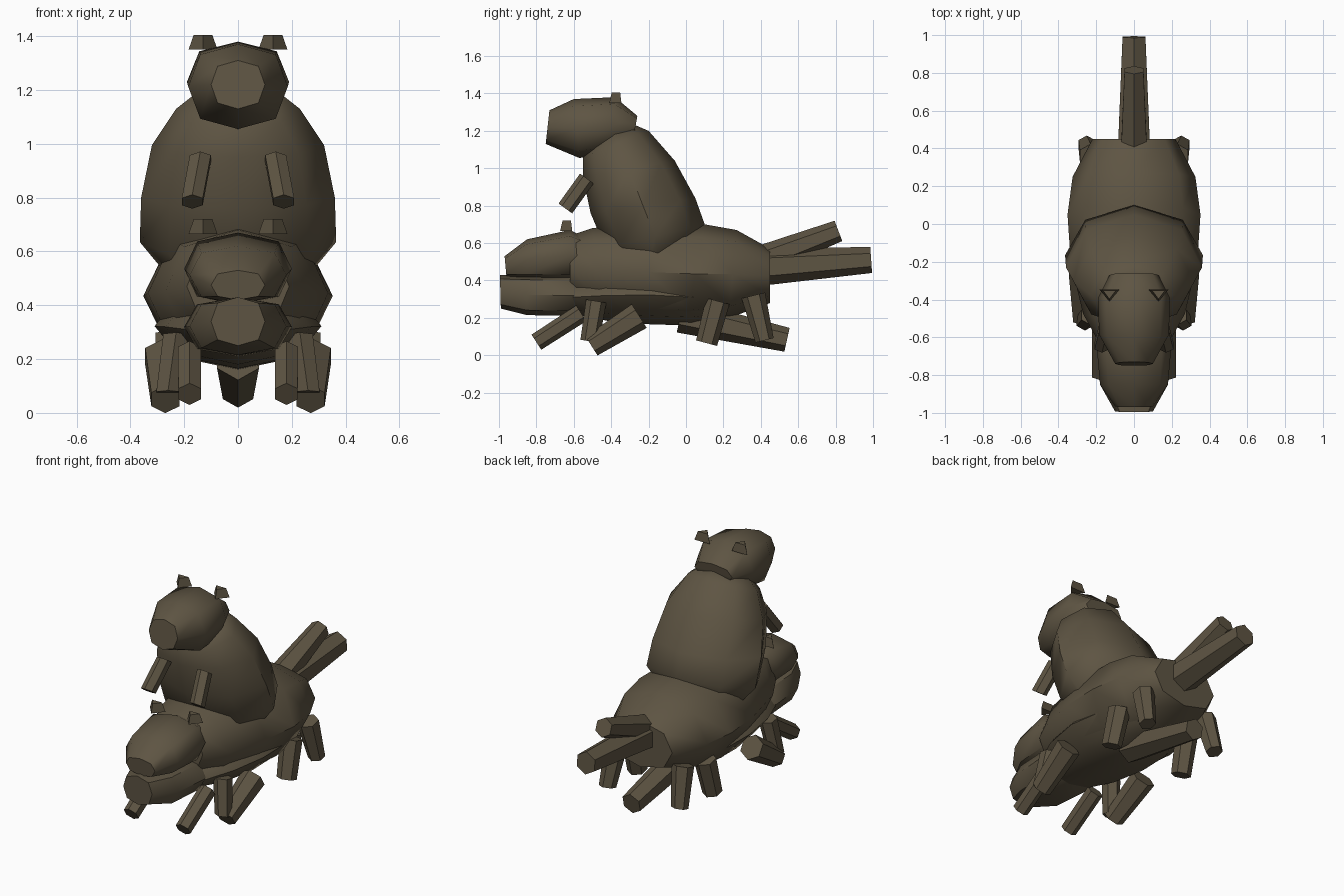
import bpy, bmesh, math
from mathutils import Vector

cube = bpy.data.objects.get("Cube")
if cube:
    bpy.data.objects.remove(cube, do_unlink=True)

fur = bpy.data.materials.new("dark brown fur")
fur.use_nodes = True
COLOUR = (0.112, 0.09, 0.056, 1)
fur.diffuse_color = COLOUR
fur.node_tree.nodes["Principled BSDF"].inputs["Base Color"].default_value = COLOUR


def loft(name, rings, sides=8, power=1.0):
    """Skin rings given as (x, edge point, opposite edge point, half width), points in y, z."""
    bm = bmesh.new()
    loops = []
    for x, a, b, w in rings:
        a, b = Vector(a), Vector(b)
        mid, half = (a + b) / 2, (a - b) / 2
        loop = []
        for i in range(sides):
            t = math.tau * i / sides
            c = math.copysign(abs(math.cos(t)) ** power, math.cos(t))
            s = math.copysign(abs(math.sin(t)) ** power, math.sin(t))
            p = mid + half * c
            loop.append(bm.verts.new((x + w * s, p.x, p.y)))
        loops.append(loop)
    for low, high in zip(loops, loops[1:]):
        for i in range(sides):
            j = (i + 1) % sides
            bm.faces.new((low[i], low[j], high[j], high[i]))
    bm.faces.new(loops[0][::-1])
    bm.faces.new(loops[-1])
    bmesh.ops.recalc_face_normals(bm, faces=bm.faces)
    mesh = bpy.data.meshes.new(name)
    bm.to_mesh(mesh)
    bm.free()
    mesh.materials.append(fur)
    obj = bpy.data.objects.new(name, mesh)
    bpy.context.collection.objects.link(obj)
    bpy.ops.object.select_all(action='DESELECT')
    obj.select_set(True)
    bpy.context.view_layer.objects.active = obj
    bpy.ops.object.shade_smooth_by_angle(angle=math.radians(50))


def trunk(name, rings, power=1.0):
    loft(name, [(0, a, b, w) for a, b, w in rings], power=power)


def limb(name, start, end, r0, r1, flat=1.0):
    """Six-sided tapered limb between two points."""
    s, e = Vector(start), Vector(end)
    d = (e - s).yz.normalized()
    n = Vector((-d.y, d.x))
    loft(name, [(p.x, p.yz + n * r, p.yz - n * r, r * flat)
                for p, r in ((s, r0), (e, r1))], sides=6)


def limb_pair(name, start, end, r0, r1):
    for side, k in (("left", 1), ("right", -1)):
        limb(f"{side}_{name}", (k * start[0], *start[1:]), (k * end[0], *end[1:]), r0, r1)


def ears(name, y, z):
    """Pair of small three-sided ears."""
    for side, k in (("left", 1), ("right", -1)):
        loft(f"{side}_{name}", [(k * 0.13, (y - h, z + up), (y + h, z + up), w)
                                for up, h, w in ((0, 0.043, 0.062), (0.055, 0.03, 0.04))],
             sides=3)


# Upright animal
trunk("upright_body", [
    ((-0.25, 0.42), (-0.02, 0.5), 0.22),
    ((-0.43, 0.57), (0.1, 0.7), 0.365),
    ((-0.51, 0.76), (0.05, 0.84), 0.36),
    ((-0.55, 0.95), (-0.06, 1.04), 0.32),
    ((-0.55, 1.06), (-0.2, 1.2), 0.23),
    ((-0.5, 1.14), (-0.27, 1.23), 0.16)])
trunk("upright_head", [
    ((-0.26, 1.28), (-0.28, 1.17), 0.13),
    ((-0.38, 1.38), (-0.4, 1.08), 0.19),
    ((-0.6, 1.37), (-0.57, 1.055), 0.185),
    ((-0.73, 1.31), (-0.75, 1.13), 0.1)], power=0.8)
ears("upright_ear", -0.367, 1.35)
limb_pair("arm", (0.14, -0.53, 0.945), (0.17, -0.645, 0.785), 0.045, 0.045)
limb("upper_tail", (0, 0.38, 0.5), (0, 0.815, 0.665), 0.08, 0.058)

# Middle animal
trunk("middle_body", [
    ((-0.62, 0.64), (-0.62, 0.3), 0.19),
    ((-0.5, 0.68), (-0.45, 0.22), 0.27),
    ((-0.2, 0.71), (-0.2, 0.18), 0.335),
    ((0.1, 0.7), (0, 0.17), 0.352),
    ((0.27, 0.67), (0.23, 0.2), 0.325),
    ((0.45, 0.57), (0.45, 0.28), 0.22)], power=0.9)
trunk("middle_head", [
    ((-0.48, 0.6), (-0.5, 0.45), 0.14),
    ((-0.62, 0.67), (-0.62, 0.4), 0.2),
    ((-0.85, 0.62), (-0.85, 0.405), 0.18),
    ((-0.97, 0.53), (-0.96, 0.42), 0.1)], power=0.8)
ears("middle_ear", -0.63, 0.665)
limb("middle_tail", (0, 0.4, 0.47), (0, 0.99, 0.51), 0.098, 0.07)

# Lowest animal
trunk("lower_body", [
    ((-0.64, 0.4), (-0.6, 0.22), 0.19),
    ((-0.45, 0.46), (-0.4, 0.18), 0.27),
    ((-0.2, 0.48), (-0.18, 0.165), 0.31),
    ((0.05, 0.46), (0.03, 0.16), 0.29),
    ((0.25, 0.4), (0.2, 0.2), 0.2)])
trunk("lower_head", [
    ((-0.5, 0.4), (-0.5, 0.24), 0.15),
    ((-0.62, 0.43), (-0.6, 0.21), 0.2),
    ((-0.85, 0.43), (-0.85, 0.215), 0.18),
    ((-0.995, 0.43), (-0.99, 0.25), 0.1)], power=0.8)
limb("lower_tail", (0, -0.03, 0.21), (0, 0.54, 0.083), 0.09, 0.065)

# Legs
limb_pair("reaching_leg", (0.18, -0.56, 0.225), (0.18, -0.8, 0.07), 0.05, 0.048)
limb_pair("folded_leg", (0.28, -0.25, 0.21), (0.27, -0.505, 0.05), 0.075, 0.06)
limb_pair("front_leg", (0.23, -0.48, 0.29), (0.26, -0.515, 0.075), 0.055, 0.05)
limb_pair("middle_leg", (0.25, 0.17, 0.29), (0.26, 0.11, 0.065), 0.065, 0.058)
limb_pair("back_leg", (0.23, 0.36, 0.32), (0.25, 0.42, 0.08), 0.065, 0.05)
